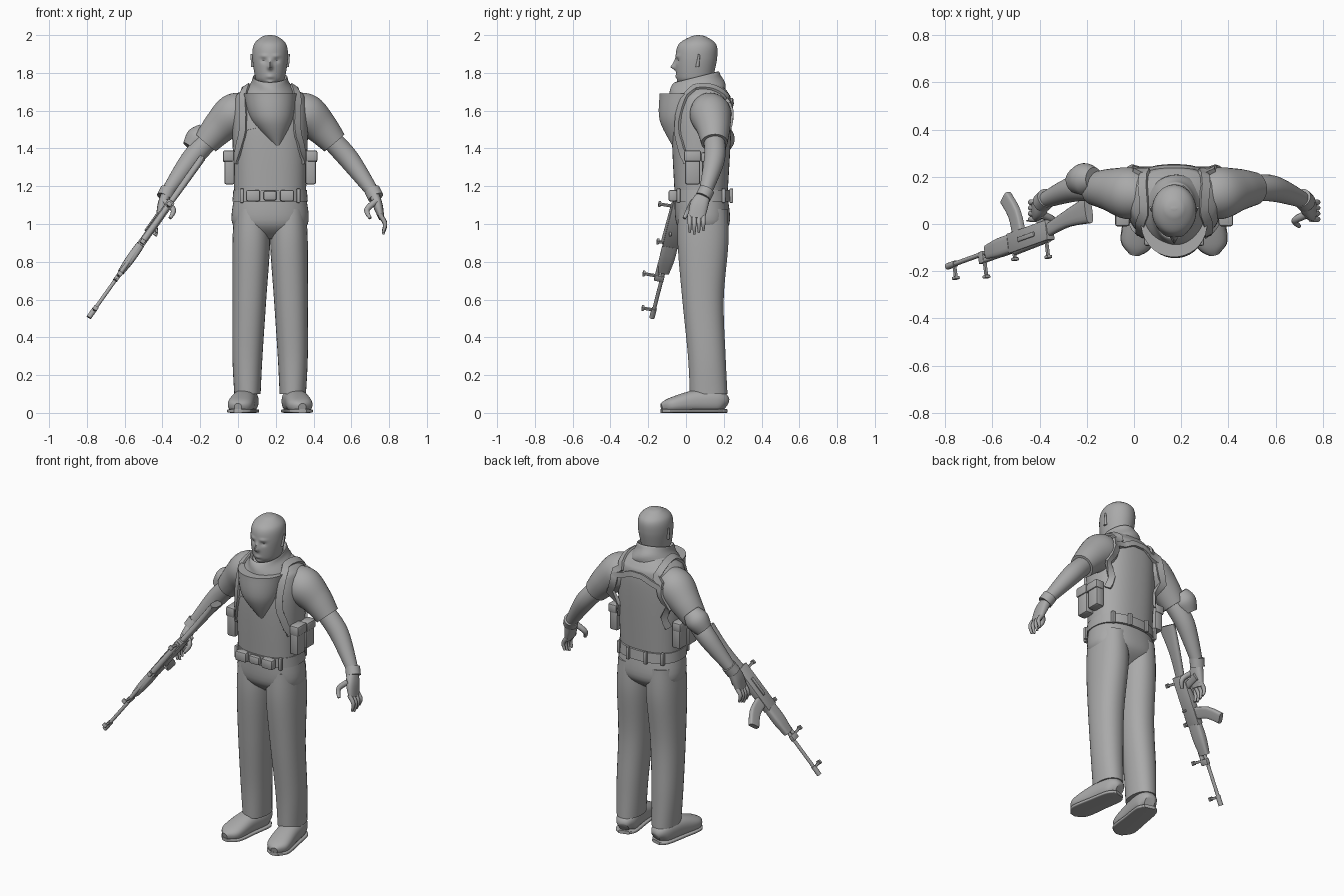
import bpy, bmesh, math
from mathutils import Vector, Matrix
from mathutils.bvhtree import BVHTree

default_cube = bpy.data.objects.get("Cube")
if default_cube:
    bpy.data.objects.remove(default_cube)

X_AXIS, Y_AXIS, Z_AXIS = Matrix.Identity(3)
BODY_X, BODY_Y = 0.17, 0.09
GREY = (0.4, 0.4, 0.4, 1)

plain_grey = bpy.data.materials.new("plain_grey")
plain_grey.use_nodes = True
plain_grey.diffuse_color = GREY
plain_grey.node_tree.nodes["Principled BSDF"].inputs["Base Color"].default_value = GREY


def finish(name, bm):
    """Turn a bmesh into a smooth-shaded grey object."""
    bmesh.ops.recalc_face_normals(bm, faces=bm.faces)
    mesh = bpy.data.meshes.new(name)
    bm.to_mesh(mesh)
    bm.free()
    mesh.materials.append(plain_grey)
    part = bpy.data.objects.new(name, mesh)
    bpy.context.collection.objects.link(part)
    bpy.ops.object.select_all(action="DESELECT")
    part.select_set(True)
    bpy.context.view_layer.objects.active = part
    bpy.ops.object.shade_smooth_by_angle(angle=math.radians(40))
    return part


def smooth_rows(rows, steps):
    """Hermite curve through equal-length rows of values."""
    result = []
    last = len(rows) - 1
    for i in range(last):
        before, start, end, after = rows[max(i - 1, 0)], rows[i], rows[i + 1], rows[min(i + 2, last)]
        for step in range(steps):
            t = step / steps
            ease = t * t * (3 - 2 * t)
            leave, arrive = t * (1 - t) * (1 - t) / 2, t * t * (t - 1) / 2
            result.append([b + (c - b) * ease + (c - a) * leave + (d - b) * arrive
                           for a, b, c, d in zip(before, start, end, after)])
    return result + [list(rows[last])]


def skin(name, rings):
    """Join rings of vertex positions into a closed tube."""
    bm = bmesh.new()
    loops = [[bm.verts.new(co) for co in ring] for ring in rings]
    for lower, upper in zip(loops, loops[1:]):
        for j in range(len(lower)):
            bm.faces.new((lower[j], lower[j - 1], upper[j - 1], upper[j]))
    bm.faces.new(loops[0])
    bm.faces.new(loops[-1])
    return finish(name, bm)


def signed_power(value, exponent):
    return math.copysign(abs(value) ** exponent, value)


def loft(name, rows, ref=X_AXIS, flat=False, sides=32, steps=6, power=2, warp=None, matrix=Matrix()):
    """Rows hold x, y, z, half width along ref and, if not round, half width across."""
    rows = smooth_rows(rows, steps)
    centres = [Vector(row[:3]) for row in rows]
    rings = []
    for i, (centre, row) in enumerate(zip(centres, rows)):
        ahead, behind = centres[min(i + 1, len(rows) - 1)], centres[max(i - 1, 0)]
        along = Z_AXIS if flat else (ahead - behind).normalized()
        wide = (ref - along * ref.dot(along)).normalized()
        deep = along.cross(wide)
        ring = []
        for j in range(sides):
            angle = math.tau * (j + 0.5) / sides
            co = (centre + wide * row[3] * signed_power(math.cos(angle), 2 / power)
                  + deep * row[-1] * signed_power(math.sin(angle), 2 / power))
            ring.append(matrix @ (warp(co) if warp else co))
        rings.append(ring)
    return skin(name, rings)


def stack(name, rows, **options):
    """Horizontal rings given as height, front, back and half width."""
    rings = [(BODY_X, (front + back) / 2, z, half, (back - front) / 2) for z, front, back, half in rows]
    return loft(name, rings, flat=True, **options)


def box(name, centre, size, bevel=0.01, matrix=Matrix()):
    bm = bmesh.new()
    bmesh.ops.create_cube(bm, size=1, matrix=Matrix.Translation(centre) @ Matrix.Diagonal((*size, 1)))
    bmesh.ops.bevel(bm, geom=bm.edges[:], offset=bevel, segments=2, affect="EDGES", profile=0.5)
    bm.transform(matrix)
    return finish(name, bm)


# Face features: distance from the middle, height, forward push, width, height spread
FEATURES = {"nose": (0, 1.83, .025, .013, .012), "bridge": (0, 1.85, .014, .01, .02),
            "lips": (0, 1.78, .007, .02, .01), "chin": (0, 1.75, .01, .025, .01),
            "socket": (.034, 1.865, -.01, .015, .01), "brow": (.035, 1.89, .006, .02, .008)}


def shape_face(co):
    if co.y < 0.04:
        for across, height, push, width, spread in FEATURES.values():
            side_gap, height_gap = (abs(co.x - BODY_X) - across) / width, (co.z - height) / spread
            co.y -= push * math.exp(-side_gap ** 2 - height_gap ** 2)
    return co


# Head
stack("head", [(1.66, .01, .15, .06), (1.74, -.03, .14, .065), (1.78, -.05, .145, .08), (1.88, -.055, .165, .094),
               (1.95, -.04, .16, .086), (1.99, .02, .11, .045), (2, .06, .07, .01)],
      sides=96, steps=12, warp=shape_face)

# Shirt, trousers and belt
shirt = stack("shirt_body", [(1.15, -.06, .22, .19), (1.5, -.075, .24, .2), (1.65, -.05, .24, .19),
                             (1.7, -.02, .22, .16), (1.76, .02, .17, .07)], sides=48, power=2.4)
stack("trouser_hips", [(1.15, -.06, .22, .19), (1, -.05, .23, .2), (.92, .03, .15, .1)], sides=48, power=2.3)
stack("belt", [(1.12, -.07, .24, .2), (1.18, -.07, .235, .195)], sides=48, power=2.3)
box("belt_buckle", (BODY_X, -.075, 1.15), (.07, .03, .05))
for side in (-1, 1):
    box("belt_pouch", (BODY_X + side * BODY_Y, -.07, 1.15), (.075, .045, .06))
    for across, y in ((.06, .24), (.15, .2), (.15, -.04)):
        box("belt_loop", (BODY_X + side * across, y, 1.15), (.02, .02, .075), bevel=.004)


def tilt_and_fold(co):
    """Raise the collar at the back and ripple the cloth."""
    ripple = 0.004 * math.sin(co.z * 70 + co.x * 25)
    return co + Vector((0, -ripple, (co.y - 0.06) / 4))


# Scarf
stack("scarf_collar", [(1.63, -.07, .2, .12), (1.68, -.1, .21, .14), (1.75, -.08, .19, .1),
                       (1.78, -.06, .17, .09), (1.76, -.04, .15, .08)], sides=48, warp=tilt_and_fold)
loft("scarf_drape", [(BODY_X, 0, 1.69, .14, .095), (.18, -.03, 1.55, .11, .065), (.21, -.06, 1.41, .01)], flat=True)


def keep_above_ground(co):
    return Vector((co.x, co.y, max(co.z, 0)))


def build_side(name, side):
    """Build one leg, arm, ear and pouch set; returns the sleeve."""
    def out(rows):
        return [(BODY_X + side * row[0], *row[1:]) for row in rows]

    def finger(label, start, curl, forward, reach, radius):
        rows = [(start[0] + curl * math.sin(t * 2.5), start[1] + forward * t, start[2] - reach * t,
                 radius * (1 - t * t / 2)) for t in (0, 0.5, 1)]
        loft(name + label, out(rows), ref=Y_AXIS, sides=12)

    loft(name + "_ear", out([(.09, .06, 1.83, .01), (.1, .07, 1.87, .012, .02), (.1, .07, 1.9, .005)][::2]),
         flat=True, sides=16)
    # Leg and shoe
    loft(name + "_trouser_leg", out([(.1, BODY_Y, 1.08, .09, .13), (.1, BODY_Y, .9, .1, .135),
                                     (.11, BODY_Y, .6, .09, .11), (.12, .11, .3, .08, .1), (.12, .12, .1, .07, .1)]),
         flat=True, power=2.2)
    shoe = out([(.11, .21, .04, .03, .03), (.12, .17, .06, .06, .06), (.14, .05, .06, .065, .06),
                (.16, -.08, .04, .065, .04), (.17, -.13, .03, .02, .02)])
    loft(name + "_shoe", shoe, power=2.4, warp=keep_above_ground)
    loft(name + "_sole", [(x, y, .01, wide + .003, .01) for x, y, z, wide, deep in shoe], power=5)
    # Arm and hand
    sleeve = loft(name + "_sleeve", out([(.12, .12, 1.61, .09), (.19, .13, 1.58, .11), (.27, .145, 1.51, .09),
                                         (.34, .15, 1.43, .07)]), ref=Y_AXIS)
    loft(name + "_forearm", out([(.32, .15, 1.45, .055), (.42, .15, 1.34, .055), (.55, .1, 1.16, .033)]), ref=Y_AXIS)
    loft(name + "_wristband", out([(.54, .11, 1.18, .042), (.56, .09, 1.14, .042)]), ref=Y_AXIS)
    loft(name + "_palm", out([(.55, .1, 1.16, .034, .026), (.57, .07, 1.1, .048, .026), (.59, .055, 1.03, .044, .015)]),
         ref=Y_AXIS, power=2.5)
    for i, label in enumerate(("_index", "_middle", "_ring", "_little")):
        finger(label + "_finger", (.58, .02 + i * .024, 1.05), .03, 0, .105 - .01 * abs(i - 1), .013)
    finger("_thumb", (.56, .04, 1.12), -.05, -.05, .09, .017)
    # Harness pouches
    for y, height in ((.035, .18), (.125, .16)):
        hip = BODY_X + side * .215
        box(name + "_pouch", (hip, y, 1.3), (.055, .08, height))
        box(name + "_pouch_flap", (hip + side * .005, y, 1.3 + height / 3), (.06, .09, height / 3))
    return sleeve


sleeves = [build_side("left", 1), build_side("right", -1)]
loft("right_elbow_pad", [(-.17, .19, 1.49, .05), (-.21, .19, 1.45, .068), (-.25, .18, 1.4, .05)], ref=Y_AXIS)

# Harness straps, laid on the shirt and sleeves
points, faces = [], []
for cloth in [shirt, *sleeves]:
    offset = len(points)
    points += [vert.co.copy() for vert in cloth.data.vertices]
    faces += [[offset + index for index in face.vertices] for face in cloth.data.polygons]
cloth_surface = BVHTree.FromPolygons(points, faces)


def strap(name, path, half_width=.02, thick=.012):
    hits = [cloth_surface.find_nearest(Vector(point))[:2] for point in smooth_rows(path, 6)]
    rings = []
    for i, (spot, normal) in enumerate(hits):
        along = hits[min(i + 1, len(hits) - 1)][0] - hits[max(i - 1, 0)][0]
        across = along.cross(normal).normalized() * half_width
        low, high = spot - normal * thick, spot + normal * thick
        rings.append([low - across, high - across, high + across, low + across])
    skin(name, rings)


for name, side in (("left", 1), ("right", -1)):
    strap(name + "_shoulder_strap", [(BODY_X + side * across, y, z) for across, y, z in (
        (.22, -.01, 1.32), (.17, -.08, 1.5), (.16, 0, 1.74), (.16, .1, 1.78),
        (.15, .25, 1.7), (.14, .3, 1.58), (.22, .22, 1.34))])
strap("back_yoke", [(BODY_X + i * .05, .32, 1.66 - .006 * i * i) for i in range(-3, 4)], half_width=.016)
strap("chest_seam", [(0, -.1, 1.5), (.12, -.12, 1.52)], half_width=.005, thick=.004)

# Rifle frame: x runs from muzzle to butt, z points to the sights
muzzle, butt = Vector((-.79, -.18, .505)), Vector((-.19, .035, 1.35))
barrel_line = (butt - muzzle).normalized()
sight_line = (barrel_line * barrel_line.y - Y_AXIS).normalized()
rifle_turn = Matrix((barrel_line, sight_line.cross(barrel_line), sight_line)).transposed()
rifle_frame = Matrix.Translation(muzzle) @ rifle_turn.to_4x4()


def rifle_tube(name, rows, power=2):
    """Rows hold distance from the muzzle, height and half sizes."""
    loft("rifle_" + name, [(x, 0, *rest) for x, *rest in rows], ref=Y_AXIS, sides=16, steps=3,
         power=power, matrix=rifle_frame)


def rifle_box(name, x, z, size, y=0):
    box("rifle_" + name, (x, y, z), size, bevel=.003, matrix=rifle_frame)


# Rifle
rifle_tube("barrel", [(0, 0, .01), (.5, 0, .01)])
rifle_tube("muzzle_brake", [(0, 0, .014), (.06, 0, .014)])
rifle_tube("gas_tube", [(.25, .03, .011), (.5, .03, .011)])
rifle_tube("handguard", [(.3, 0, .017, .03), (.39, 0, .024, .04), (.48, 0, .022, .04)], power=4)
rifle_box("receiver", .62, 0, (.29, .04, .085))
rifle_tube("top_cover", [(.5, .036, .018), (.75, .034, .016)])
rifle_tube("stock", [(.75, 0, .015, .027), (.9, -.02, .018, .036), (1.06, -.025, .019, .058)], power=3)
rifle_tube("magazine", [(.54, -.03, .016, .034), (.525, -.12, .016, .033), (.475, -.2, .016, .032)], power=5)
rifle_tube("grip", [(.7, -.03, .014, .02), (.74, -.12, .015, .022)], power=3)
rifle_box("trigger_guard", .65, -.07, (.08, .014, .006))
rifle_box("bolt_handle", .57, .02, (.012, .03, .012), y=-.03)
rifle_box("side_rail", .62, 0, (.12, .008, .02), y=.024)
rifle_box("gas_block", .26, .015, (.035, .024, .05))
for x, height in ((.05, .06), (.27, .1), (.49, .07), (.73, .11)):
    rifle_box("sight_post", x, height / 2, (.015, .012, height))
    rifle_box("sight_cap", x, height, (.024, .026, .013))
